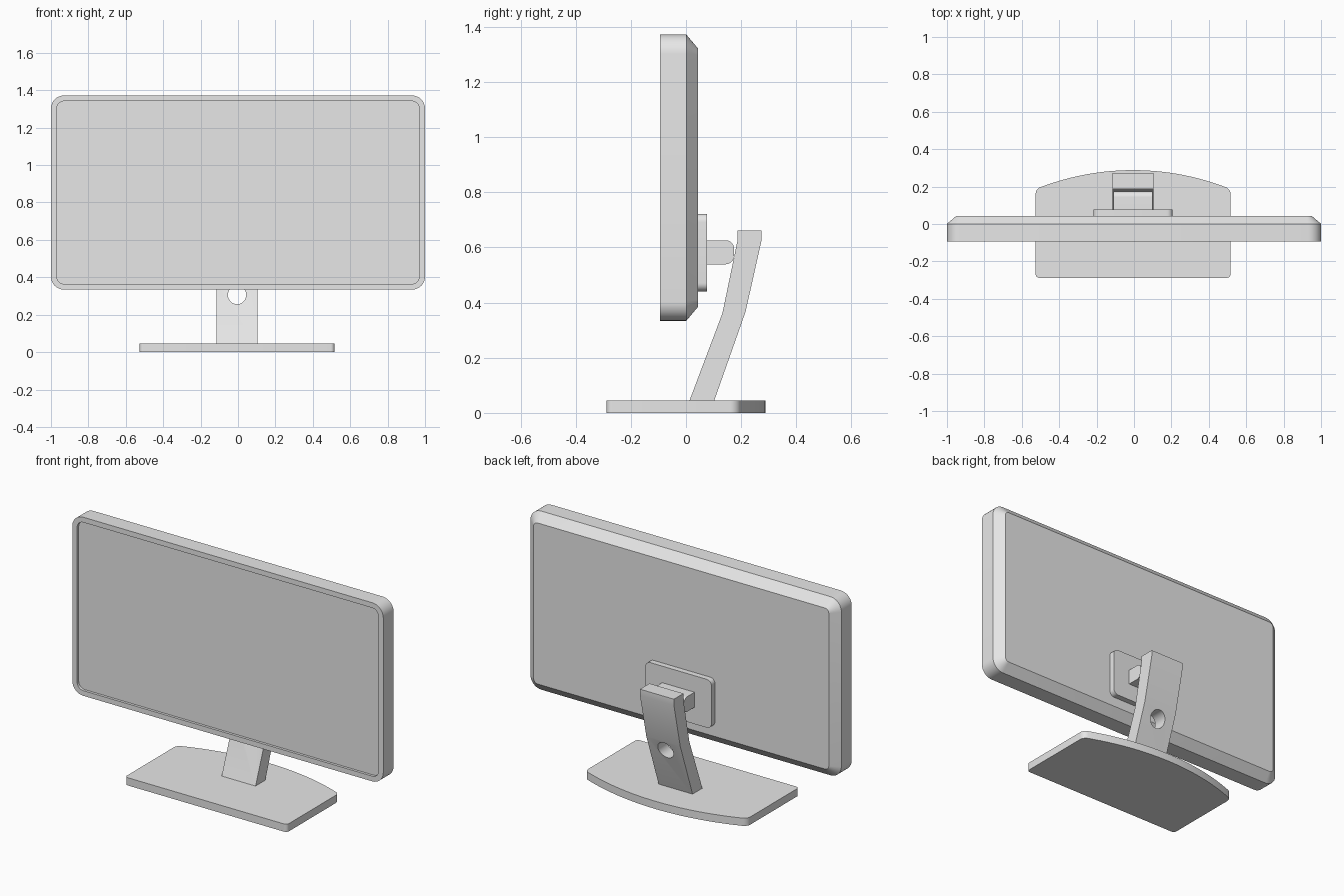
import bpy, bmesh, math
from mathutils import Vector

if "Cube" in bpy.data.objects:
    bpy.data.objects.remove(bpy.data.objects["Cube"])

grey = bpy.data.materials.new("light_grey")
grey.diffuse_color = (0.8, 0.8, 0.8, 1)
grey.use_nodes = True
grey.node_tree.nodes["Principled BSDF"].inputs["Base Color"].default_value = grey.diffuse_color
CX = -0.005  # the stand sits slightly off centre


def rounded(corners, seg=8):
    """2D outline from (a, b, radius) corners, with arcs at the corners."""
    out, n = [], len(corners)
    for i, (a, b, r) in enumerate(corners):
        p = Vector((a, b))
        if r <= 0:
            out.append(p)
            continue
        u = (Vector(corners[i - 1][:2]) - p).normalized()
        v = (Vector(corners[(i + 1) % n][:2]) - p).normalized()
        half = u.angle(v) / 2
        c = p + (u + v).normalized() * (r / math.sin(half))
        s = p + u * (r / math.tan(half)) - c
        e = p + v * (r / math.tan(half)) - c
        sweep = s.angle_signed(e)  # clockwise positive
        for k in range(seg + 1):
            t = -sweep * k / seg
            out.append(c + Vector((s.x * math.cos(t) - s.y * math.sin(t),
                                   s.x * math.sin(t) + s.y * math.cos(t))))
    return out


def rect(x0, x1, z0, z1, r):
    return rounded([(x0, z0, r), (x1, z0, r), (x1, z1, r), (x0, z1, r)])


def loft(name, rings, axis):
    """Skin equal-length outlines [(outline, position along axis)], capped at both ends."""
    place = {"x": lambda p, d: (d, p.x, p.y),
             "y": lambda p, d: (p.x, d, p.y),
             "z": lambda p, d: (p.x, p.y, d)}[axis]
    bm = bmesh.new()
    loops = [[bm.verts.new(place(p, d)) for p in pts] for pts, d in rings]
    for l0, l1 in zip(loops, loops[1:]):
        for i in range(len(l0)):
            j = (i + 1) % len(l0)
            bm.faces.new((l0[i], l0[j], l1[j], l1[i]))
    bm.faces.new(loops[0])
    bm.faces.new(loops[-1])
    bmesh.ops.recalc_face_normals(bm, faces=bm.faces)
    me = bpy.data.meshes.new(name)
    bm.to_mesh(me)
    bm.free()
    me.materials.append(grey)
    ob = bpy.data.objects.new(name, me)
    bpy.context.collection.objects.link(ob)
    return ob


def prism(name, outline, axis, d0, d1):
    return loft(name, [(outline, d0), (outline, d1)], axis)


# Screen housing: chamfered back, straight sides, bezel and recessed display
outer = rect(-1, 1, 0.334, 1.372, 0.07)
inner = rect(-0.969, 0.969, 0.364, 1.342, 0.04)
screen = loft("screen", [
    (rect(-0.949, 0.949, 0.385, 1.321, 0.025), 0.044),
    (outer, 0.001),
    (outer, -0.094),
    (inner, -0.094),
    (inner, -0.079),
], "y")

# Mounting plate on the back of the screen
plate = prism("mount_plate", rect(CX - 0.212, CX + 0.212, 0.441, 0.722, 0.03),
              "y", 0.04, 0.077)

# Pivot arm with rounded end
arm = prism("pivot_arm", rounded([(0.07, 0.539, 0), (0.174, 0.539, 0.03),
                                  (0.174, 0.626, 0.03), (0.07, 0.626, 0)]),
            "x", CX - 0.104, CX + 0.104)

# Bent neck
neck = prism("neck", rounded([(0.009, 0.035, 0), (0.099, 0.035, 0), (0.216, 0.367, 0),
                              (0.274, 0.626, 0), (0.274, 0.662, 0), (0.187, 0.662, 0),
                              (0.187, 0.626, 0), (0.132, 0.361, 0)]),
             "x", CX - 0.109, CX + 0.109)

# Cable hole through the neck
hole = [Vector((CX + 0.049 * math.cos(t), 0.306 + 0.05 * math.sin(t)))
        for t in (2 * math.pi * k / 32 for k in range(32))]
cutter = prism("hole_cutter", hole, "y", -0.2, 0.5)
cutter.hide_render = True
cut = neck.modifiers.new("cable_hole", "BOOLEAN")
cut.operation, cut.object, cut.solver = "DIFFERENCE", cutter, "EXACT"
bpy.context.view_layer.objects.active = neck
bpy.ops.object.modifier_apply(modifier=cut.name)
bpy.data.objects.remove(cutter)

# Base: straight front and sides, bowed back edge
R = 1.39
bow = [(CX + x, 0.288 - R + math.sqrt(R * R - x * x), 0)
       for x in (0.46 - 0.92 * k / 24 for k in range(25))]
base = prism("base", rounded([(CX - 0.521, -0.288, 0.02), (CX + 0.521, -0.288, 0.02),
                              (CX + 0.521, 0.188, 0.04)] + bow +
                             [(CX - 0.521, 0.188, 0.04)]),
             "z", 0, 0.045)

# Smooth the rounded corners, keep the edges sharp
for ob in (screen, plate, arm, neck, base):
    bpy.ops.object.select_all(action="DESELECT")
    ob.select_set(True)
    bpy.context.view_layer.objects.active = ob
    bpy.ops.object.shade_smooth_by_angle(angle=math.radians(25))
